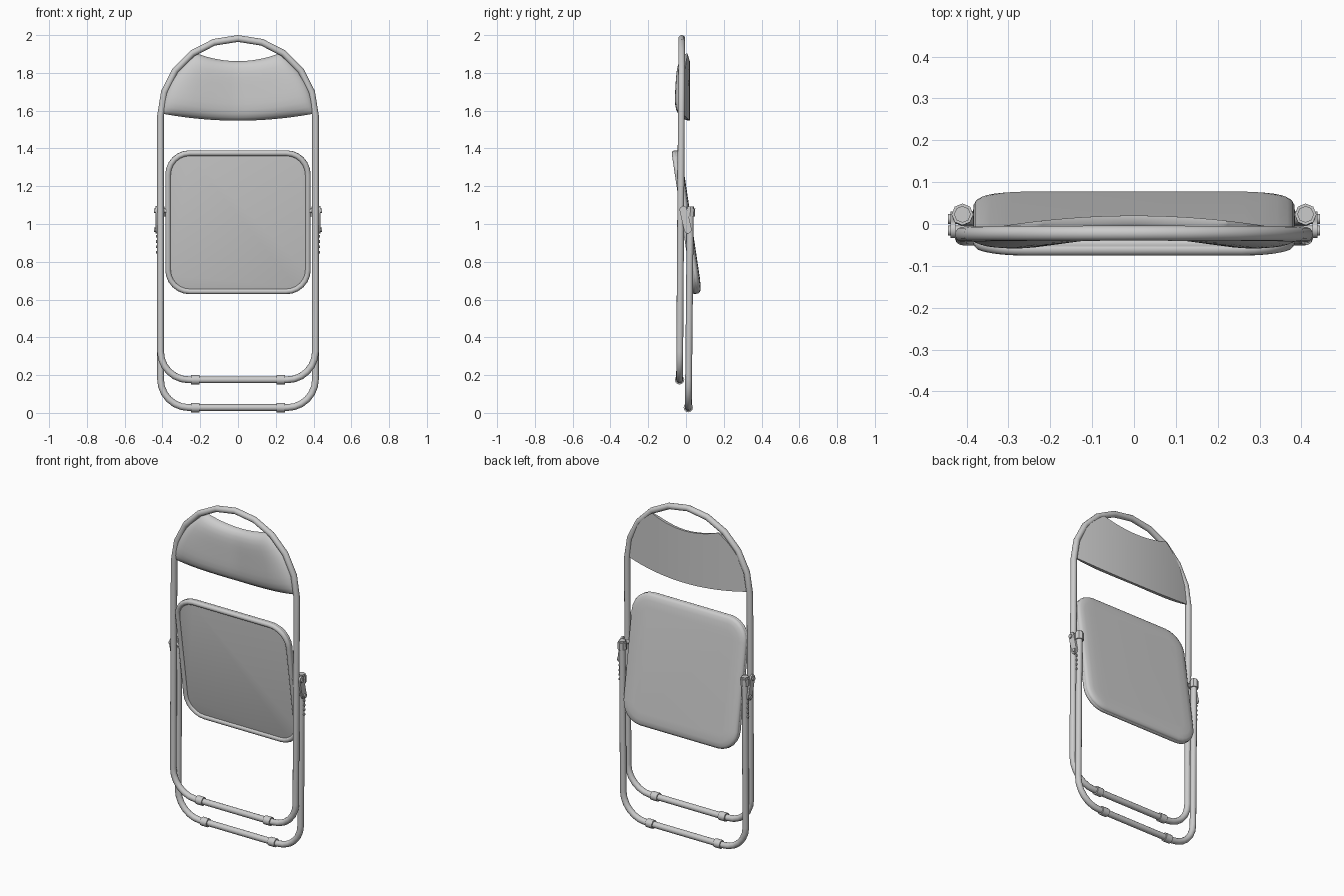
import bpy, bmesh
from math import sin, cos, pi, radians
from mathutils import Vector

if "Cube" in bpy.data.objects:
    bpy.data.objects.remove(bpy.data.objects["Cube"])


def smooth(ob, angle=40):
    bpy.ops.object.select_all(action='DESELECT')
    ob.select_set(True)
    bpy.context.view_layer.objects.active = ob
    bpy.ops.object.shade_smooth_by_angle(angle=radians(angle))


def from_bmesh(name, bm, angle=40):
    bmesh.ops.recalc_face_normals(bm, faces=bm.faces[:])
    me = bpy.data.meshes.new(name)
    bm.to_mesh(me)
    bm.free()
    ob = bpy.data.objects.new(name, me)
    bpy.context.collection.objects.link(ob)
    smooth(ob, angle)
    return ob


def tube(name, pts, r, closed):
    cu = bpy.data.curves.new(name, 'CURVE')
    cu.dimensions = '3D'
    cu.bevel_depth = r
    cu.bevel_resolution = 4
    cu.use_fill_caps = True
    sp = cu.splines.new('POLY')
    sp.points.add(len(pts) - 1)
    for p, co in zip(sp.points, pts):
        p.co = (*co, 1)
    sp.use_cyclic_u = closed
    ob = bpy.data.objects.new(name, cu)
    bpy.context.collection.objects.link(ob)
    bpy.ops.object.select_all(action='DESELECT')
    ob.select_set(True)
    bpy.context.view_layer.objects.active = ob
    bpy.ops.object.convert(target='MESH')
    smooth(bpy.context.view_layer.objects.active)


def rod(name, a, b, r, sides=12):
    a, b = Vector(a), Vector(b)
    bm = bmesh.new()
    bmesh.ops.create_cone(bm, cap_ends=True, segments=sides, radius1=r, radius2=r,
                          depth=(b - a).length)
    ob = from_bmesh(name, bm)
    ob.location = (a + b) / 2
    ob.rotation_euler = (b - a).to_track_quat('Z', 'Y').to_euler()
    return ob


def arc(cx, cz, r, a0, a1, n):
    return [(cx + r * cos(radians(a0 + (a1 - a0) * i / n)),
             cz + r * sin(radians(a0 + (a1 - a0) * i / n))) for i in range(n + 1)]


def rounded_rect(h, r, n=6):
    c = h - r
    return (arc(c, c, r, 0, 90, n) + arc(-c, c, r, 90, 180, n)
            + arc(-c, -c, r, 180, 270, n) + arc(c, -c, r, 270, 360, n))


W, R, TUBE = 0.41, 0.15, 0.018


def u_bend(z):
    return arc(-W + R, z + R, R, 180, 270, 6) + arc(W - R, z + R, R, 270, 360, 6)


# Front frame: closed loop of faceted arch and lower bend
def front_y(z):
    return -0.034 + (z - 0.175) / 1.807 * 0.012


loop = u_bend(0.175) + arc(0, 1.572, W, 0, 180, 10)
tube("front_frame", [(x, front_y(z), z) for x, z in loop], TUBE, True)


# Back leg: open U
def back_y(z):
    return 0.012 + 0.01 * z


leg = [(-W, 1.06)] + u_bend(0.028) + [(W, 1.06)]
tube("back_leg", [(x, back_y(z), z) for x, z in leg], TUBE, False)

# Seat: tube rim on the underside (front) and padded cushion behind, tilted
seat_loc, seat_tilt = (0, -0.006, 1.009), (radians(8.5), 0, 0)
tube("seat_rim", [(x, 0, z) for x, z in rounded_rect(0.37, 0.115)], 0.015, True)
rim = bpy.context.view_layer.objects.active
bm = bmesh.new()
rings = []
for d, inset in [(-0.004, 0.022), (0, 0.003), (0.014, 0), (0.022, 0.004),
                 (0.029, 0.016), (0.033, 0.04), (0.035, 0.08)]:
    rings.append([bm.verts.new((x, d, z))
                  for x, z in rounded_rect(0.383 - inset, 0.125 - inset)])
n = len(rings[0])
for a, b in zip(rings, rings[1:]):
    for i in range(n):
        bm.faces.new((a[i], a[(i + 1) % n], b[(i + 1) % n], b[i]))
bm.faces.new(rings[0])
bm.faces.new(rings[-1])
bmesh.ops.remove_doubles(bm, verts=bm.verts[:], dist=1e-5)
cushion = from_bmesh("seat_cushion", bm)
for ob in (rim, cushion):
    ob.location, ob.rotation_euler = seat_loc, seat_tilt

# Backrest: curved back sheet with a pillowed front
NU, NV = 28, 14
bm = bmesh.new()
layers = []
for side in (0, 1):
    grid = []
    for j in range(NV + 1):
        s = sin(pi / 2 * (2 * j / NV - 1))
        v = (s + 1) / 2
        th = radians(2 + 54.5 * v)
        w, zs, zc = 0.4 * cos(th), 1.57 + 0.4 * sin(th), 1.547 + 0.315 * v
        row = []
        for i in range(NU + 1):
            u = sin(pi / 2 * (2 * i / NU - 1))
            x = u * w
            y = 0.02 - 0.04 * (x / 0.4) ** 2
            pillow = (max(0, 1 - abs(u) ** 5) * max(0, 1 - abs(s) ** 5)) ** 0.5
            if side:
                y -= 0.006 + (0.042 + 0.018 * min(1, abs(x) / 0.25)) * pillow
            row.append(bm.verts.new((x, y, zc + (zs - zc) * u * u)))
        grid.append(row)
    for j in range(NV):
        for i in range(NU):
            bm.faces.new((grid[j][i], grid[j][i + 1], grid[j + 1][i + 1], grid[j + 1][i]))
    layers.append(grid[0] + [r[-1] for r in grid[1:]] + grid[-1][-2::-1]
                  + [r[0] for r in grid[-2:0:-1]])
b, f = layers
for i in range(len(b)):
    k = (i + 1) % len(b)
    bm.faces.new((b[i], b[k], f[k], f[i]))
from_bmesh("backrest", bm, 50)


# Hinge link: capsule-shaped plate standing in the yz plane
def link_plate(name, x0, x1, top, bottom, r):
    d = (Vector(top) - Vector(bottom)).normalized()
    q = Vector((d.y, -d.x))
    out = []
    for c, a0 in ((Vector(top), 0), (Vector(bottom), pi)):
        out += [c + r * (q * cos(a0 + pi * i / 6) + d * sin(a0 + pi * i / 6)) for i in range(7)]
    bm = bmesh.new()
    f = bm.faces.new([bm.verts.new((x0, *p)) for p in out])
    ext = bmesh.ops.extrude_face_region(bm, geom=[f])
    bmesh.ops.translate(bm, vec=(x1 - x0, 0, 0),
                        verts=[g for g in ext['geom'] if isinstance(g, bmesh.types.BMVert)])
    from_bmesh(name, bm)


for s, tag in ((-1, "left"), (1, "right")):
    # Foot sleeves on both cross bars
    for z, y, part in ((0.175, front_y(0.175), "front"), (0.028, back_y(0.028), "back")):
        rod(f"{part}_sleeve_{tag}", (s * 0.205, y, z), (s * 0.248, y, z), 0.025, 12)
    # Collar and cap on the back leg
    rod(f"leg_collar_{tag}", (s * W, 0.022, 1.04), (s * W, 0.023, 1.082), 0.026, 8)
    rod(f"leg_cap_{tag}", (s * W, 0.023, 1.08), (s * W, 0.023, 1.092), 0.02, 8)
    # Hinge link, pivots and seat pin
    link_plate(f"hinge_link_{tag}", s * 0.427, s * 0.438, (-0.014, 1.075), (0.01, 0.97), 0.02)
    rod(f"upper_pivot_{tag}", (s * 0.37, -0.016, 1.07), (s * 0.445, -0.016, 1.07), 0.012)
    rod(f"lower_pivot_{tag}", (s * 0.41, 0.012, 0.97), (s * 0.445, 0.012, 0.97), 0.012)
    # Row of rivets on the back leg
    for i in range(4):
        z = 0.935 - 0.028 * i
        rod(f"leg_rivet_{tag}_{i + 1}", (s * 0.415, back_y(z), z), (s * 0.433, back_y(z), z), 0.007, 8)
